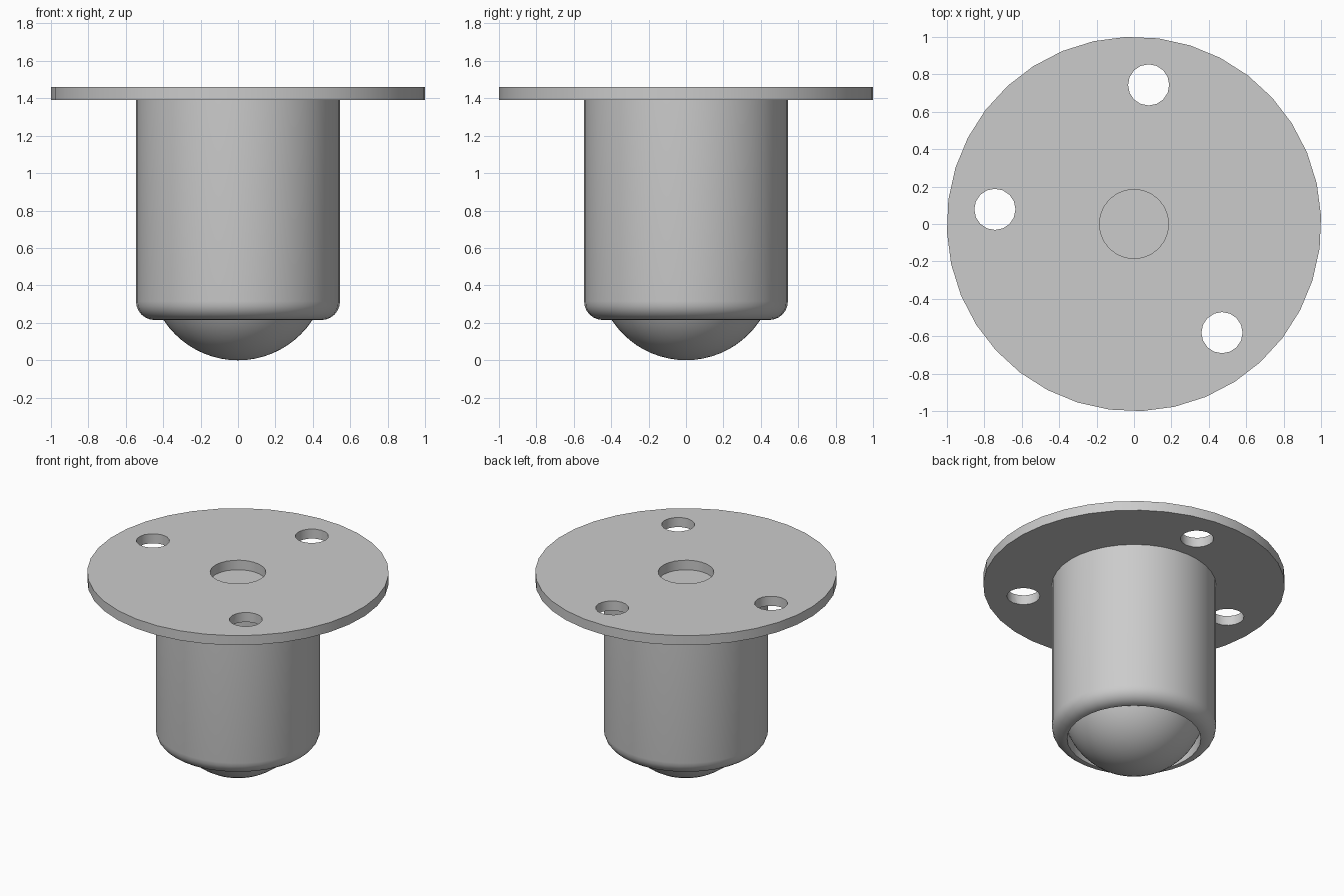
import bpy
import math
from math import sin, cos, radians

cube = bpy.data.objects.get("Cube")
if cube:
    bpy.data.objects.remove(cube, do_unlink=True)

# Single bare metal colour
metal = bpy.data.materials.new("grey_metal")
metal.use_nodes = True
GREY = (0.6, 0.6, 0.6, 1)
metal.diffuse_color = GREY
metal.node_tree.nodes["Principled BSDF"].inputs["Base Color"].default_value = GREY


def finish(obj, name):
    obj.name = name
    obj.data.name = name
    obj.data.materials.clear()
    obj.data.materials.append(metal)
    bpy.ops.object.select_all(action="DESELECT")
    obj.select_set(True)
    bpy.context.view_layer.objects.active = obj
    bpy.ops.object.shade_smooth_by_angle(angle=radians(35))


def disc(radius, z_low, z_high, sides, x=0, y=0, turn=0):
    bpy.ops.mesh.primitive_cylinder_add(
        vertices=sides, radius=radius, depth=z_high - z_low,
        location=(x, y, (z_low + z_high) / 2), rotation=(0, 0, turn))
    return bpy.context.object


def lathe(name, profile, sides):
    """Revolve (radius, height) points; end points on the axis become poles."""
    verts, faces, rings = [], [], []
    for r, z in profile:
        count = 1 if r == 0 else sides
        rings.append([len(verts) + i for i in range(count)])
        for i in range(count):
            a = math.tau * i / sides
            verts.append((r * cos(a), r * sin(a), z))
    for low, high in zip(rings, rings[1:]):
        for i in range(sides):
            j = (i + 1) % sides
            quad = [low[i % len(low)], low[j % len(low)],
                    high[j % len(high)], high[i % len(high)]]
            faces.append(list(dict.fromkeys(quad)))
    mesh = bpy.data.meshes.new(name)
    mesh.from_pydata(verts, [], faces)
    mesh.validate()
    obj = bpy.data.objects.new(name, mesh)
    bpy.context.collection.objects.link(obj)
    finish(obj, name)
    return obj


BASE, TOP, RIM = 1.39, 1.46, 0.215
BODY_R, MOUTH_R, FILLET = 0.545, 0.443, 0.1

# Mounting flange with a centre hole and three bolt holes
flange = disc(1, BASE, TOP, 36, turn=radians(2.5))
cutters = [disc(0.185, BASE - 0.1, TOP + 0.1, 24)]
for angle in (84, 174, 309):
    a = radians(angle)
    cutters.append(disc(0.11, BASE - 0.1, TOP + 0.1, 16,
                        0.747 * cos(a), 0.747 * sin(a)))
bpy.context.view_layer.objects.active = flange
for cutter in cutters:
    mod = flange.modifiers.new("hole", "BOOLEAN")
    mod.operation = "DIFFERENCE"
    mod.solver = "EXACT"
    mod.object = cutter
    bpy.ops.object.modifier_apply(modifier=mod.name)
for cutter in cutters:
    bpy.data.objects.remove(cutter, do_unlink=True)
finish(flange, "mounting_flange")

# Cup housing: cavity, mouth, rounded lower edge, outer wall, closed top
edge = [(BODY_R - FILLET + FILLET * sin(radians(t)),
         RIM + FILLET - FILLET * cos(radians(t))) for t in range(0, 91, 15)]
lathe("housing", [(0, 0.97), (MOUTH_R, 0.97), (MOUTH_R, RIM)] + edge
      + [(BODY_R, BASE), (0, BASE)], 36)

# Rolling ball held in the mouth
bpy.ops.mesh.primitive_uv_sphere_add(segments=48, ring_count=32, radius=0.475,
                                     location=(0, 0, 0.475))
finish(bpy.context.object, "ball")
